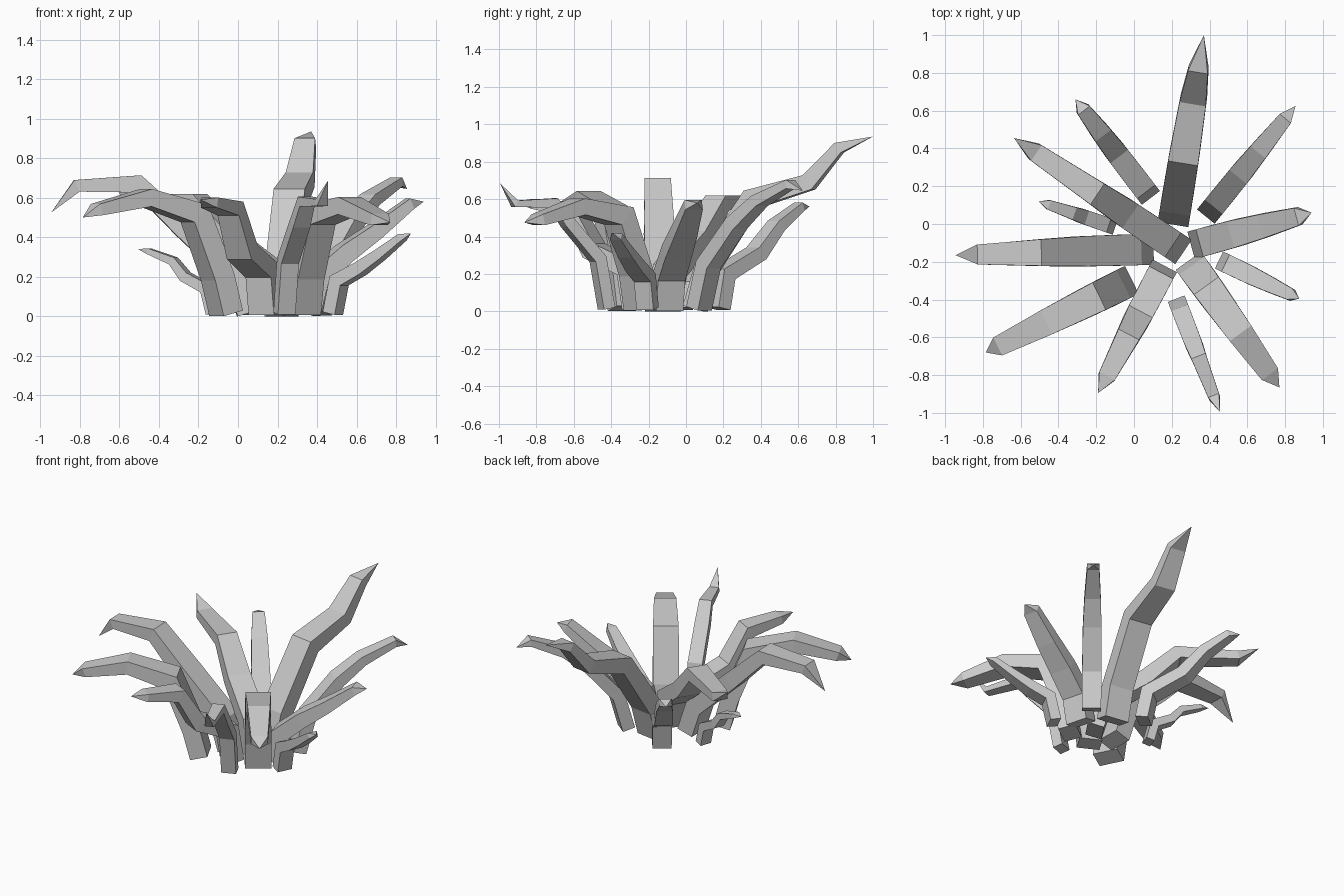
import bpy, bmesh
from mathutils import Vector

if "Cube" in bpy.data.objects:
    bpy.data.objects.remove(bpy.data.objects["Cube"])

# Taper of each ring along a leaf: base, four bends
WIDTH = (1.0, 1.0, 0.97, 0.85, 0.64)
THICK = (0.68, 0.68, 0.64, 0.52, 0.36)


def leaf(name, base, tip, width, bends, tip_z):
    """Square-section leaf swept along a bent path; bends = (fraction, height)."""
    b, e = Vector((*base, 0)), Vector((*tip, 0))
    length = (e - b).length
    out = (e - b).normalized()
    side = Vector((-out.y, out.x, 0))
    path = [(0, 0.015)] + [(t * length, z) for t, z in bends] + [(length, tip_z)]
    path = [Vector(p) for p in path]
    bm = bmesh.new()
    rings = []
    for i in range(5):
        t1 = (path[i + 1] - path[i]).normalized()
        t0 = (path[i] - path[i - 1]).normalized() if i else t1
        tan = (t0 + t1).normalized()
        miter = 1 / max(tan.dot(t1), 0.75)
        nrm = Vector((-tan.y, tan.x)) * miter * THICK[i] * width / 2
        hw = side * WIDTH[i] * width / 2
        ring = []
        for s, n in ((1, 1), (-1, 1), (-1, -1), (1, -1)):
            q = path[i] + nrm * n
            ring.append(bm.verts.new(b + out * q.x + hw * s + Vector((0, 0, max(q.y, 0)))))
        rings.append(ring)
    for r0, r1 in zip(rings, rings[1:]):
        for k in range(4):
            j = (k + 1) % 4
            bm.faces.new((r0[k], r0[j], r1[j], r1[k]))
    # Pointed end and base cap
    point = bm.verts.new(e + Vector((0, 0, tip_z)))
    for k in range(4):
        bm.faces.new((rings[-1][k], rings[-1][(k + 1) % 4], point))
    bm.faces.new(rings[0])
    bmesh.ops.recalc_face_normals(bm, faces=bm.faces)
    mesh = bpy.data.meshes.new(name)
    bm.to_mesh(mesh)
    bm.free()
    bpy.context.collection.objects.link(bpy.data.objects.new(name, mesh))


# Leaves around the plant, clockwise from the back
leaf("leaf_back", (.215, .05), (.37, 1.0), .165,
     [(.06, .22), (.32, .60), (.64, .69), (.81, .875)], .935)
leaf("leaf_back_right", (.405, .07), (.855, .625), .12,
     [(.09, .25), (.36, .47), (.58, .59), (.88, .68)], .645)
leaf("leaf_right", (.35, -.10), (.94, .06), .15,
     [(.07, .19), (.32, .32), (.58, .43), (.88, .57)], .58)
leaf("leaf_right_small", (.48, -.205), (.875, -.395), .10,
     [(.08, .18), (.35, .24), (.60, .31), (.89, .40)], .42)
leaf("leaf_front_right", (.32, -.24), (.77, -.865), .165,
     [(.04, .20), (.19, .51), (.54, .56), (.88, .49)], .475)
leaf("leaf_front_small", (.235, -.425), (.455, -.995), .095,
     [(.08, .28), (.36, .47), (.50, .58), (.86, .575)], .685)
leaf("leaf_front", (.14, -.265), (-.19, -.895), .145,
     [(.05, .23), (.36, .325), (.54, .545), (.86, .575)], .59)
leaf("leaf_front_left", (-.06, -.32), (-.785, -.68), .165,
     [(.06, .20), (.22, .52), (.56, .60), (.90, .54)], .50)
leaf("leaf_left", (.05, -.135), (-.945, -.165), .165,
     [(.06, .20), (.33, .45), (.56, .67), (.87, .66)], .525)
leaf("leaf_left_small", (-.125, -.01), (-.505, .12), .08,
     [(.08, .14), (.37, .20), (.53, .28), (.86, .33)], .34)
leaf("leaf_back_left", (.22, -.12), (-.635, .455), .155,
     [(.06, .22), (.31, .39), (.50, .58), (.87, .59)], .67)
leaf("leaf_back_left_small", (.065, .17), (-.31, .66), .12,
     [(.06, .20), (.42, .31), (.64, .46), (.89, .56)], .56)
